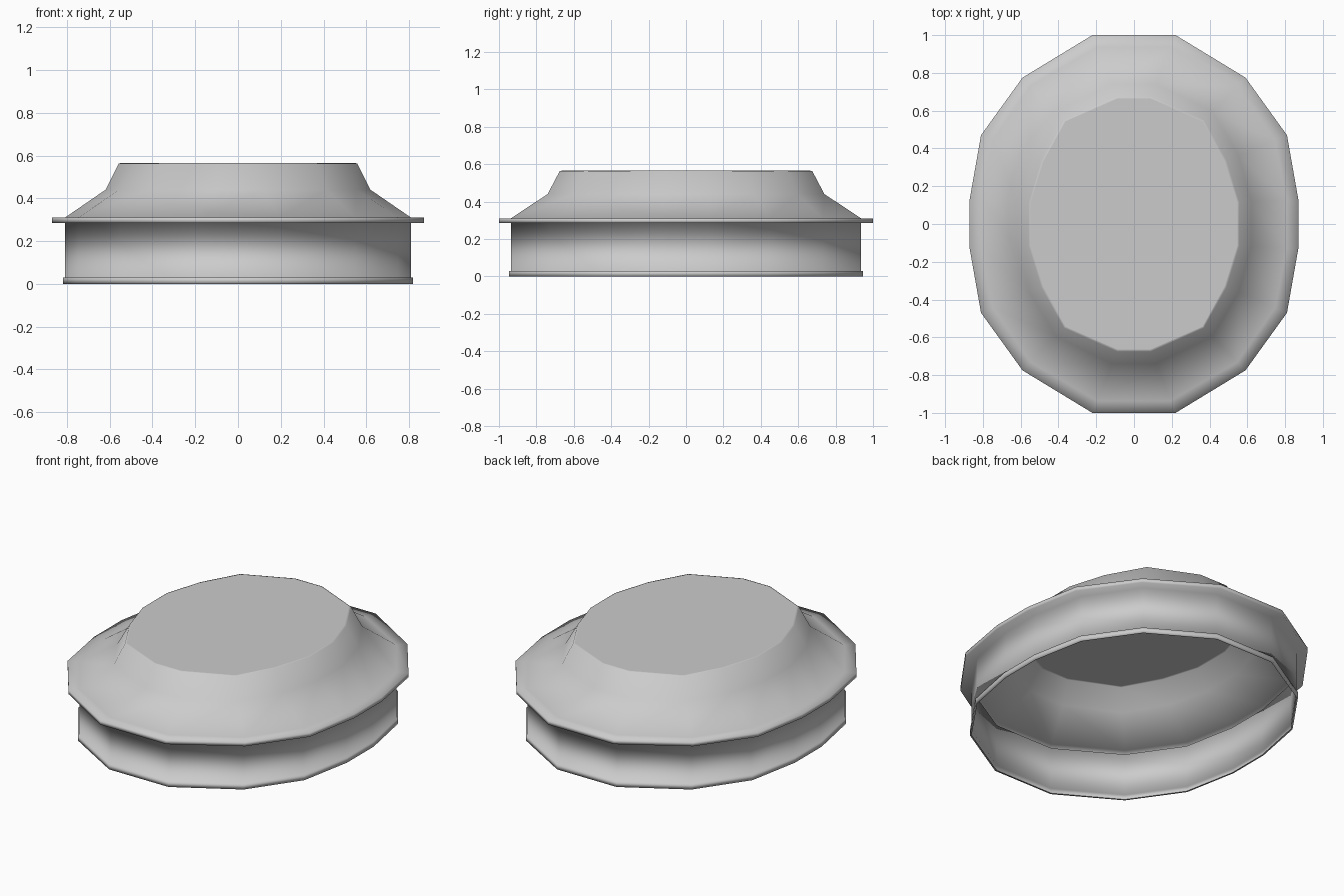
import bpy, bmesh

if "Cube" in bpy.data.objects:
    bpy.data.objects.remove(bpy.data.objects["Cube"])

# One quarter of the 16-sided outlines: outer flange and top plate
OUTER = [(0.22, 1.0), (0.59, 0.775), (0.81, 0.47), (0.87, 0.13)]
INNER = [(0.09, 0.675), (0.37, 0.55), (0.49, 0.335), (0.557, 0.115)]

# Side profile: (blend from outer outline to top outline, height)
PROFILE = [
    (0.195, 0.0), (0.165, 0.0), (0.165, 0.03), (0.195, 0.03),   # foot band
    (0.195, 0.285), (0.0, 0.285), (0.0, 0.31), (0.195, 0.31),   # wall, flange
    (0.80, 0.44), (1.0, 0.563), (1.03, 0.565),                  # sloped shoulder
]


def full_loop(quarter):
    """Mirror a quarter outline into a closed loop, clockwise."""
    right = quarter + [(x, -y) for x, y in reversed(quarter)]
    return right + [(-x, -y) for x, y in right]


outer, inner = full_loop(OUTER), full_loop(INNER)
bm = bmesh.new()

# Rings of the shell
rings = []
for t, z in PROFILE:
    rings.append([bm.verts.new((a[0] + (b[0] - a[0]) * t,
                                a[1] + (b[1] - a[1]) * t, z))
                  for a, b in zip(outer, inner)])

# Skin between neighbouring rings
n = len(outer)
for low, high in zip(rings, rings[1:]):
    for i in range(n):
        j = (i + 1) % n
        bm.faces.new((low[j], low[i], high[i], high[j])).smooth = True

# Flat top plate; the underside stays open
bm.faces.new(list(reversed(rings[-1])))

mesh = bpy.data.meshes.new("oval_cap_shell")
bm.to_mesh(mesh)
bm.free()
shell = bpy.data.objects.new("oval_cap_shell", mesh)
bpy.context.collection.objects.link(shell)
